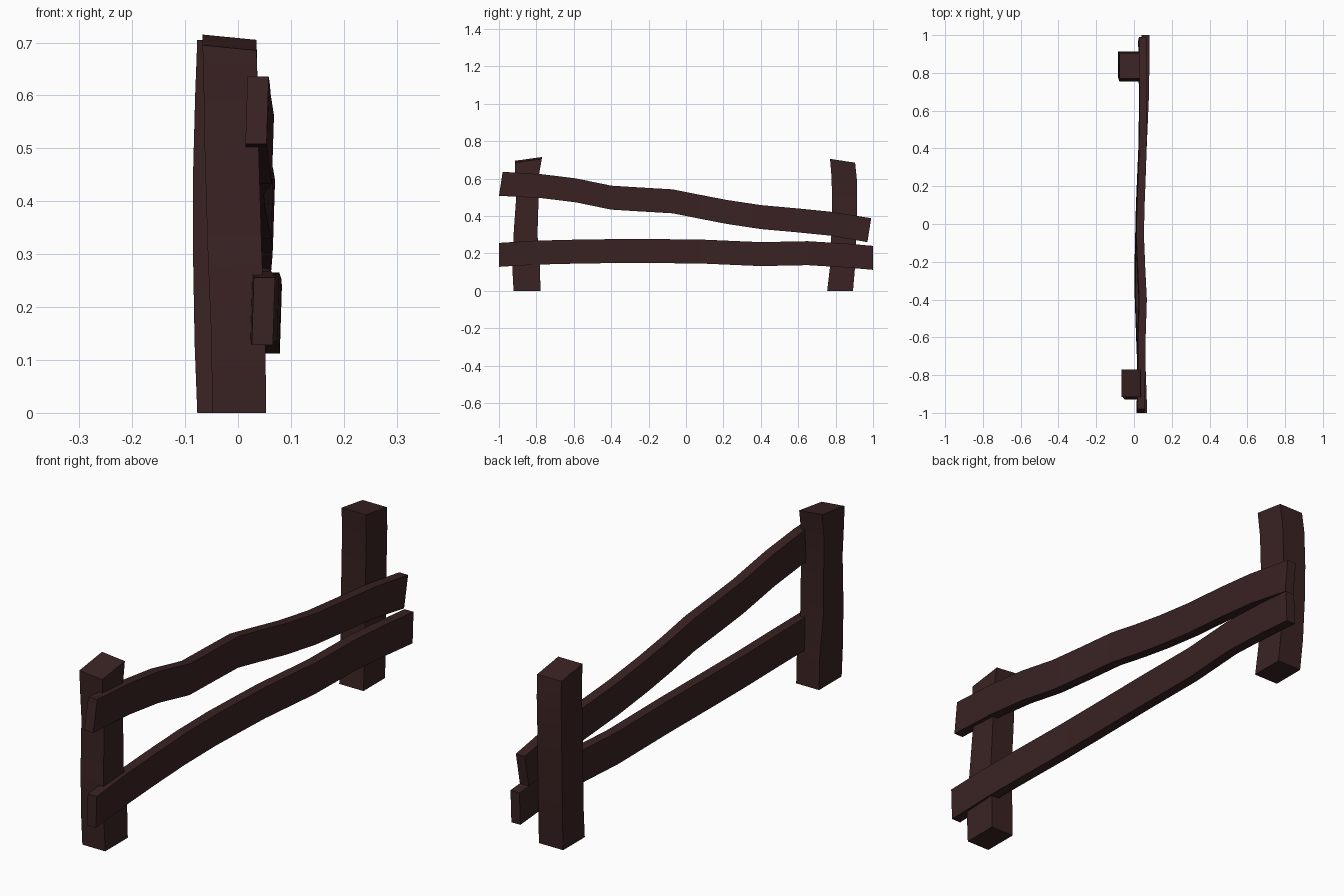
import bpy
import bmesh

# Remove only the default cube
default = bpy.data.objects.get("Cube")
if default:
    bpy.data.objects.remove(default, do_unlink=True)

# Single dark wood colour
wood = bpy.data.materials.new("dark_brown_wood")
wood.use_nodes = True
colour = (0.042, 0.016, 0.016, 1)
wood.diffuse_color = colour
shader = wood.node_tree.nodes["Principled BSDF"]
shader.inputs["Base Color"].default_value = colour
shader.inputs["Roughness"].default_value = 0.9


def loft(name, sections):
    """Skin a run of four-cornered sections into a closed, bent plank."""
    bm = bmesh.new()
    rings = [[bm.verts.new(corner) for corner in ring] for ring in sections]
    for a, b in zip(rings, rings[1:]):
        for i in range(4):
            j = (i + 1) % 4
            bm.faces.new((a[i], a[j], b[j], b[i]))
    bm.faces.new(rings[0])
    bm.faces.new(rings[-1])
    bmesh.ops.recalc_face_normals(bm, faces=bm.faces)
    mesh = bpy.data.meshes.new(name)
    bm.to_mesh(mesh)
    bm.free()
    mesh.materials.append(wood)
    obj = bpy.data.objects.new(name, mesh)
    bpy.context.collection.objects.link(obj)
    bpy.ops.object.select_all(action="DESELECT")
    obj.select_set(True)
    bpy.context.view_layer.objects.active = obj
    bpy.ops.object.shade_smooth_by_angle(angle=0.5)
    return obj


SIGNS = ((-1, -1), (1, -1), (1, 1), (-1, 1))


def post(name, half_width, path, slope_x, slope_y):
    """Upright post: path holds z, x, y and half depth; the top is cut askew."""
    sections = []
    for z, x, y, depth in path:
        last = z == path[-1][0]
        sections.append([
            (x + sx * half_width, y + sy * depth,
             z + last * (sx * slope_x + sy * slope_y))
            for sx, sy in SIGNS])
    return loft(name, sections)


def rail(name, path, half_height, twist, lean):
    """Long rail: path holds y, x and z of the centre line."""
    half_thick = 0.02
    sections = []
    for y, x, z in path:
        end = y in (path[0][0], path[-1][0])
        sections.append([
            (x + sx * half_thick + sz * twist, y + sz * lean * end,
             z + sz * half_height)
            for sx, sz in SIGNS])
    return loft(name, sections)


# Posts
post("front_post", 0.051, [
    (0, 0.002, -0.85, 0.072),
    (0.13, 0.001, -0.855, 0.074),
    (0.3, -0.006, -0.858, 0.064),
    (0.5, -0.012, -0.848, 0.06),
    (0.62, -0.014, -0.85, 0.064),
    (0.7, -0.016, -0.843, 0.072),
], -0.005, 0.01)

post("back_post", 0.054, [
    (0, -0.023, 0.824, 0.069),
    (0.13, -0.028, 0.837, 0.067),
    (0.3, -0.031, 0.844, 0.067),
    (0.45, -0.031, 0.847, 0.067),
    (0.6, -0.027, 0.846, 0.067),
    (0.695, -0.023, 0.837, 0.067),
], 0, -0.01)

# Rails
rail("upper_rail", [
    (-0.99, 0.036, 0.572),
    (-0.77, 0.038, 0.559),
    (-0.59, 0.04, 0.537),
    (-0.4, 0.046, 0.498),
    (-0.24, 0.038, 0.488),
    (-0.07, 0.031, 0.478),
    (0.07, 0.033, 0.45),
    (0.22, 0.039, 0.421),
    (0.4, 0.045, 0.394),
    (0.6, 0.048, 0.376),
    (0.77, 0.047, 0.359),
    (0.98, 0.044, 0.324),
], 0.064, 0.002, 0.01)

rail("lower_rail", [
    (-1, 0.048, 0.192),
    (-0.8, 0.041, 0.204),
    (-0.6, 0.033, 0.209),
    (-0.4, 0.026, 0.212),
    (-0.2, 0.025, 0.213),
    (0.1, 0.032, 0.209),
    (0.4, 0.045, 0.196),
    (0.65, 0.056, 0.201),
    (0.85, 0.06, 0.189),
    (1, 0.061, 0.176),
], 0.064, 0.002, 0)
